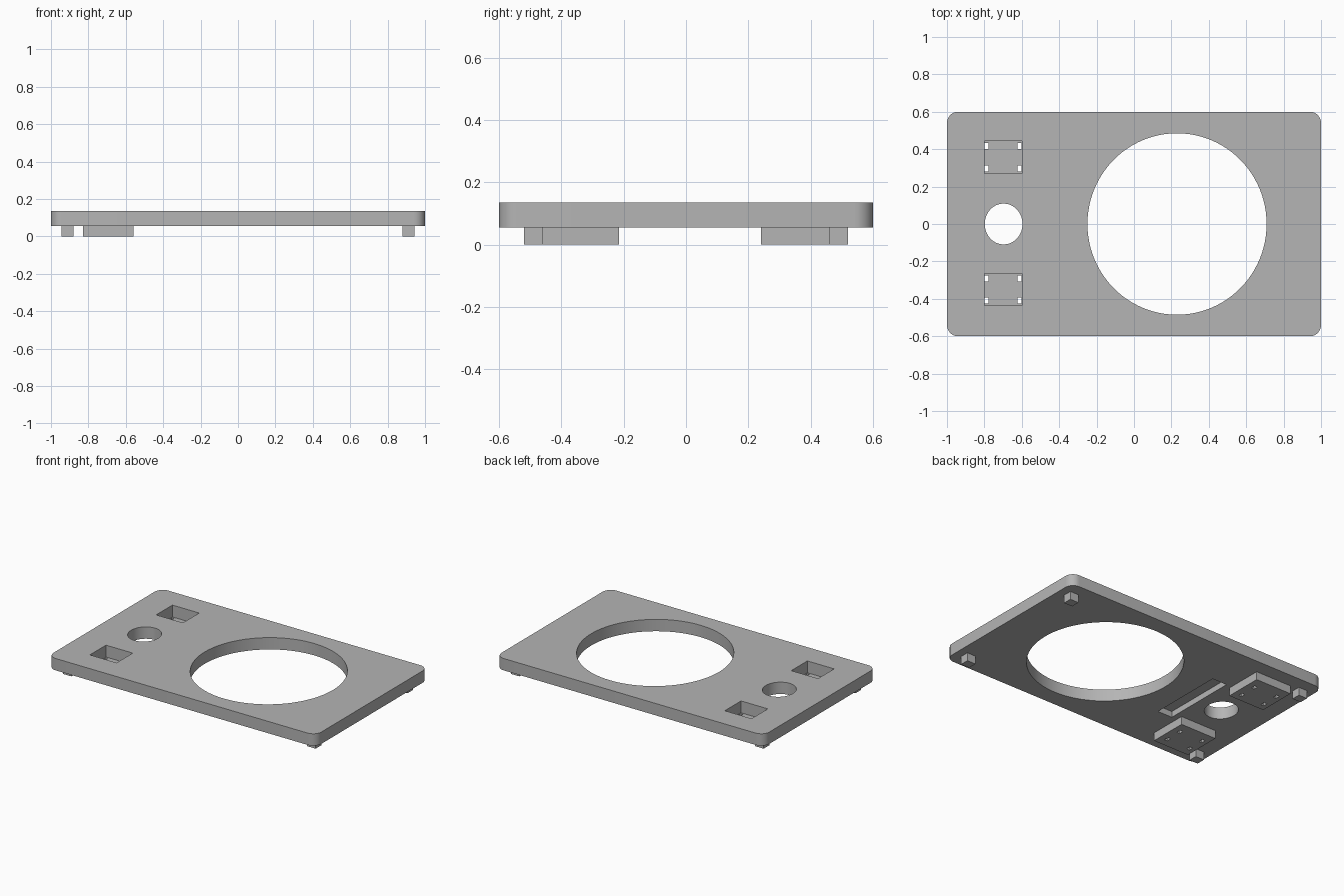
import bpy
import bmesh
import math
from mathutils import Matrix

if "Cube" in bpy.data.objects:
    bpy.data.objects.remove(bpy.data.objects["Cube"], do_unlink=True)

grey = bpy.data.materials.new("plain grey")
grey.use_nodes = True
grey.diffuse_color = (0.46, 0.46, 0.46, 1)
grey.node_tree.nodes["Principled BSDF"].inputs["Base Color"].default_value = grey.diffuse_color

PLATE_Z, TOP_Z = 0.055, 0.135


def finish(name, bm):
    mesh = bpy.data.meshes.new(name)
    bmesh.ops.recalc_face_normals(bm, faces=bm.faces)
    bm.to_mesh(mesh)
    bm.free()
    mesh.materials.append(grey)
    obj = bpy.data.objects.new(name, mesh)
    bpy.context.collection.objects.link(obj)
    return obj


def box(name, x0, x1, y0, y1, z0, z1, corner=0):
    bm = bmesh.new()
    place = Matrix.Translation(((x0 + x1) / 2, (y0 + y1) / 2, (z0 + z1) / 2))
    size = Matrix.Diagonal((x1 - x0, y1 - y0, z1 - z0, 1))
    bmesh.ops.create_cube(bm, size=1, matrix=place @ size)
    if corner:
        upright = [e for e in bm.edges if abs(e.verts[0].co.z - e.verts[1].co.z) > 0.01]
        bmesh.ops.bevel(bm, geom=upright, offset=corner, segments=8, profile=0.5, affect='EDGES')
    return finish(name, bm)


def disc(name, x, rx, ry):
    bm = bmesh.new()
    bmesh.ops.create_cone(bm, cap_ends=True, segments=96, radius1=1, radius2=1, depth=1,
                          matrix=Matrix.Translation((x, 0, 0.1)) @ Matrix.Diagonal((rx, ry, 1, 1)))
    return finish(name, bm)


def cut(obj, cutters):
    bpy.context.view_layer.objects.active = obj
    for cutter in cutters:
        mod = obj.modifiers.new("cut", 'BOOLEAN')
        mod.operation = 'DIFFERENCE'
        mod.solver = 'EXACT'
        mod.object = cutter
        bpy.ops.object.modifier_apply(modifier=mod.name)
        bpy.data.objects.remove(cutter, do_unlink=True)


# Window and block extents along y, for the front and back pair
windows = {"front": (-0.437, -0.265), "back": (0.27, 0.443)}
blocks = {"front": (-0.477, -0.215), "back": (0.24, 0.5)}

# Plate with round openings, square windows and a groove underneath
plate = box("plate", -1, 1, -0.6, 0.6, PLATE_Z, TOP_Z, corner=0.06)
cutters = [disc("large_opening", 0.23, 0.479, 0.485), disc("small_opening", -0.697, 0.101, 0.109)]
cutters += [box("window", -0.8, -0.6, y0, y1, 0, 0.3) for y0, y1 in windows.values()]
cutters.append(box("groove", -0.52, -0.41, -0.26, 0.26, 0, PLATE_Z + 0.04))
cut(plate, cutters)

# Blocks under the windows, each pierced by four pin holes
for side, (y0, y1) in blocks.items():
    block = box(side + "_window_block", -0.83, -0.56, y0, y1, 0, PLATE_Z)
    w0, w1 = windows[side]
    holes = [box("pin_hole", x, x + 0.022, y, y + 0.032, -0.1, 0.2)
             for x in (-0.799, -0.623) for y in (w0 + 0.011, w1 - 0.043)]
    cut(block, holes)

# Corner feet
for x, across in ((-0.912, "right"), (0.912, "left")):
    for y, along in ((-0.49, "front"), (0.49, "back")):
        box(f"{along}_{across}_foot", x - 0.032, x + 0.032, y - 0.03, y + 0.03, 0, PLATE_Z)

# Smooth the round walls only
bpy.ops.object.select_all(action='DESELECT')
plate.select_set(True)
bpy.context.view_layer.objects.active = plate
bpy.ops.object.shade_smooth_by_angle(angle=math.radians(30))
